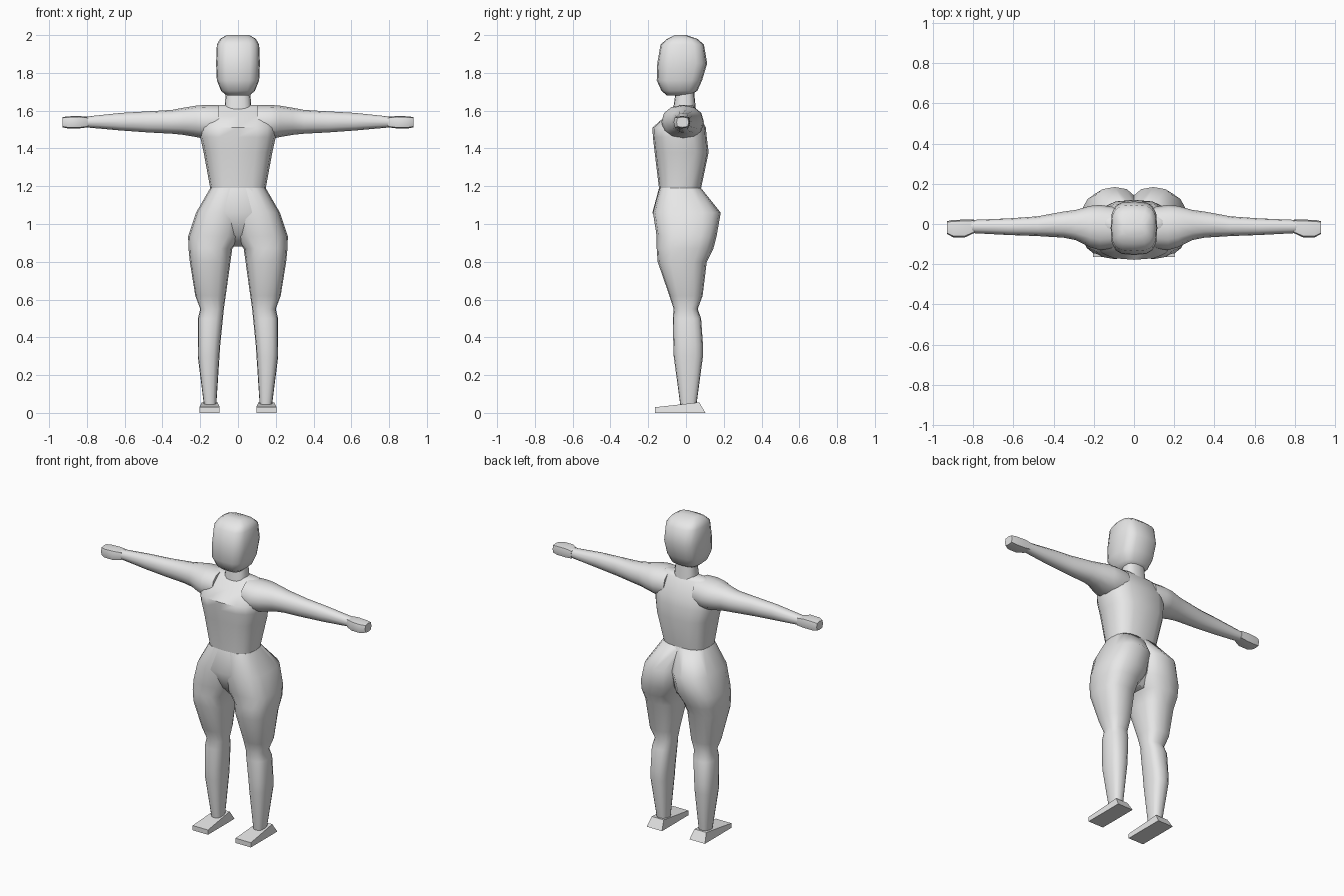
import bpy, bmesh, math

grey = bpy.data.materials.new("plain grey")
grey.diffuse_color = (0.8, 0.8, 0.8, 1)


def finish(name, bm, mirror=False, angle=50):
    bmesh.ops.recalc_face_normals(bm, faces=bm.faces)
    me = bpy.data.meshes.new(name)
    bm.to_mesh(me)
    bm.free()
    me.materials.append(grey)
    ob = bpy.data.objects.new(name, me)
    bpy.context.collection.objects.link(ob)
    if mirror:
        ob.modifiers.new("mirror", 'MIRROR').use_clip = False
    bpy.ops.object.select_all(action='DESELECT')
    ob.select_set(True)
    bpy.context.view_layer.objects.active = ob
    bpy.ops.object.shade_smooth_by_angle(angle=math.radians(angle))
    return ob


def loft(name, rings, axis='z', sides=16, power=2.6, mirror=False, angle=50):
    """Rings are (position, a0, a1, b0, b1): x and y limits along z, y and z limits along x."""
    bm = bmesh.new()
    loops = []
    for t, a0, a1, b0, b1 in rings:
        loop = []
        for i in range(sides):
            w = 2 * math.pi * i / sides
            c, s = math.cos(w), math.sin(w)
            a = (a0 + a1) / 2 + (a1 - a0) / 2 * math.copysign(abs(c) ** (2 / power), c)
            b = (b0 + b1) / 2 + (b1 - b0) / 2 * math.copysign(abs(s) ** (2 / power), s)
            loop.append(bm.verts.new((a, b, t) if axis == 'z' else (t, a, b)))
        loops.append(loop)
    for lo, hi in zip(loops, loops[1:]):
        for i in range(sides):
            j = (i + 1) % sides
            bm.faces.new((lo[i], lo[j], hi[j], hi[i]))
    bm.faces.new(loops[0])
    bm.faces.new(loops[-1])
    return finish(name, bm, mirror, angle)


def centred(rows):
    return [(z, -w, w, y0, y1) for z, w, y0, y1 in rows]


# Head and neck
loft("head", centred([
    (1.68, 0.06, -0.10, 0.02), (1.705, 0.09, -0.13, 0.06), (1.76, 0.112, -0.155, 0.085),
    (1.85, 0.116, -0.152, 0.112), (1.95, 0.112, -0.135, 0.095), (1.98, 0.095, -0.10, 0.06),
    (2.0, 0.06, -0.06, 0.0)]), power=3.2)
loft("neck", centred([(1.58, 0.075, -0.07, 0.055), (1.63, 0.07, -0.065, 0.05),
                      (1.73, 0.062, -0.05, 0.04)]))

# Torso from waist to shoulders
loft("torso", centred([
    (1.13, 0.145, -0.14, 0.075), (1.19, 0.147, -0.143, 0.08), (1.38, 0.182, -0.166, 0.12),
    (1.46, 0.2, -0.175, 0.11), (1.51, 0.2, -0.178, 0.105), (1.57, 0.18, -0.11, 0.075),
    (1.615, 0.16, -0.06, 0.05), (1.63, 0.14, -0.035, 0.035)]), power=2.8)

# Pelvis fills the middle between the two hips
loft("pelvis", centred([
    (0.88, 0.06, -0.06, 0.06), (0.94, 0.14, -0.125, 0.11), (1.06, 0.2, -0.178, 0.14),
    (1.19, 0.147, -0.143, 0.08)]), power=2.8)

# Legs with hips and buttocks
loft("leg", [
    (0.04, 0.115, 0.18, -0.03, 0.055), (0.30, 0.098, 0.213, -0.065, 0.09),
    (0.36, 0.094, 0.213, -0.067, 0.09), (0.50, 0.08, 0.212, -0.07, 0.08),
    (0.55, 0.075, 0.2, -0.065, 0.062), (0.62, 0.065, 0.226, -0.088, 0.088),
    (0.80, 0.04, 0.255, -0.15, 0.11), (0.87, 0.03, 0.262, -0.155, 0.145),
    (0.935, -0.02, 0.264, -0.155, 0.162), (1.06, -0.03, 0.222, -0.175, 0.184),
    (1.19, -0.06, 0.147, -0.14, 0.08)], mirror=True)

# Arms
loft("arm", [
    (0.10, -0.12, 0.085, 1.45, 1.63), (0.17, -0.13, 0.095, 1.45, 1.63),
    (0.22, -0.115, 0.09, 1.46, 1.627), (0.29, -0.08, 0.07, 1.472, 1.615),
    (0.35, -0.068, 0.062, 1.478, 1.604), (0.48, -0.06, 0.038, 1.485, 1.596),
    (0.62, -0.055, 0.028, 1.495, 1.588), (0.81, -0.045, 0.02, 1.512, 1.568)],
    axis='x', sides=12, power=2.2, mirror=True)

# Blocky mitten hands
loft("hand", [
    (0.795, -0.045, 0.022, 1.512, 1.566), (0.84, -0.066, 0.022, 1.506, 1.572),
    (0.90, -0.066, 0.02, 1.506, 1.57), (0.93, -0.05, 0.014, 1.512, 1.566)],
    axis='x', sides=8, power=4, mirror=True)

# Wedge shaped feet
bm = bmesh.new()
corners = [(0.097, -0.163, 0), (0.205, -0.163, 0), (0.205, 0.103, 0), (0.097, 0.103, 0),
           (0.097, -0.163, 0.03), (0.205, -0.163, 0.03), (0.192, 0.07, 0.056), (0.108, 0.07, 0.056)]
v = [bm.verts.new(c) for c in corners]
for f in [(0, 1, 2, 3), (4, 5, 6, 7), (0, 1, 5, 4), (1, 2, 6, 5), (2, 3, 7, 6), (3, 0, 4, 7)]:
    bm.faces.new([v[i] for i in f])
finish("foot", bm, True, 20)
